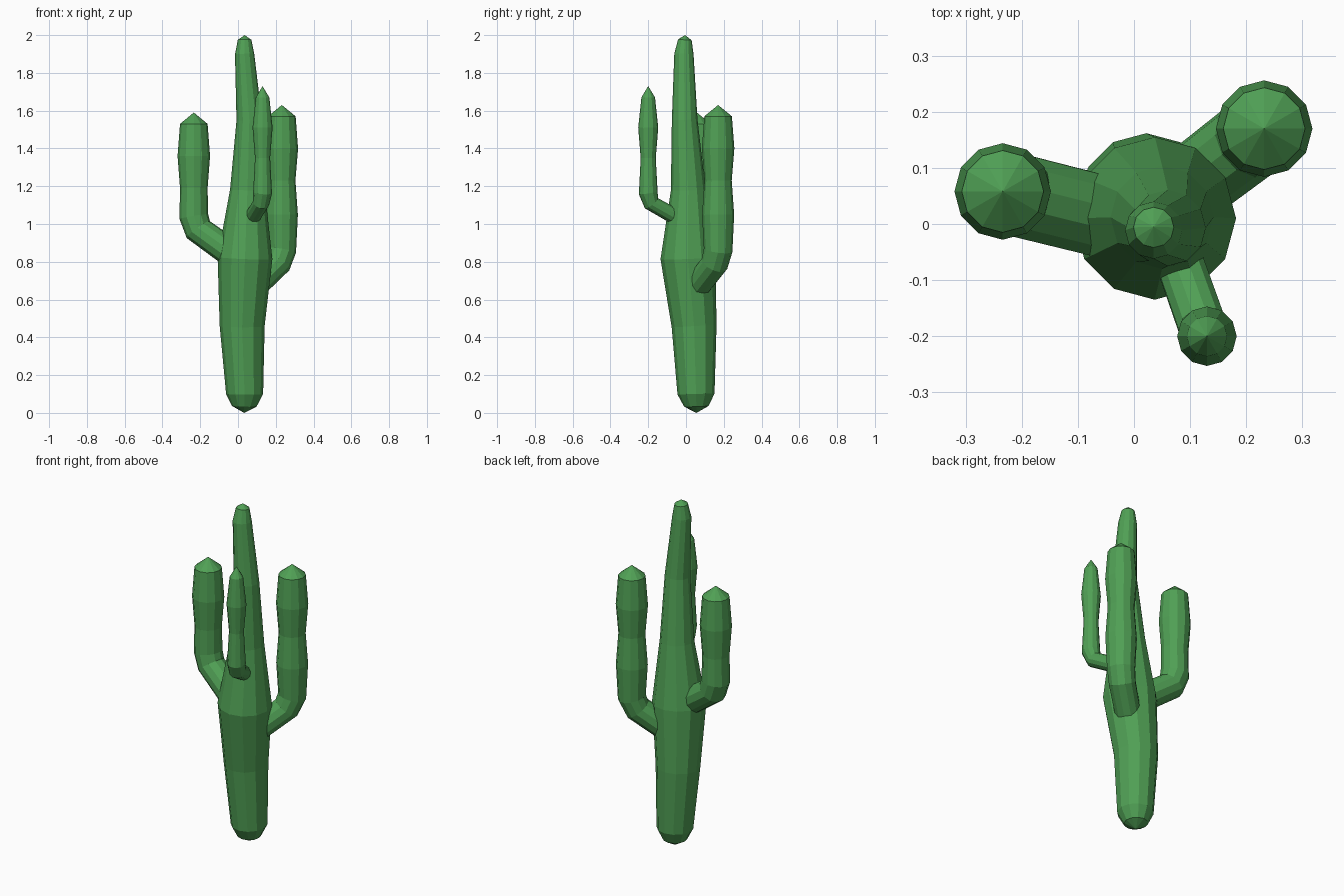
import bpy, bmesh, math
from mathutils import Vector

if "Cube" in bpy.data.objects:
    bpy.data.objects.remove(bpy.data.objects["Cube"])

SIDES = 12
green = bpy.data.materials.new("cactus_green")
green.diffuse_color = (0.08, 0.35, 0.09, 1)
green.use_nodes = True
green.node_tree.nodes["Principled BSDF"].inputs["Base Color"].default_value = green.diffuse_color


def tube(name, rings, start, tip):
    """Flat-faced tube through (x, y, z, radius) rings, closed by fans to start and tip."""
    bm = bmesh.new()
    pts = [Vector(r[:3]) for r in rings]
    loops = []
    for i, p in enumerate(pts):
        before = (p - pts[i - 1]).normalized() if i else Vector()
        after = (pts[i + 1] - p).normalized() if i < len(pts) - 1 else Vector()
        turn = Vector((0, 0, 1)).rotation_difference((before + after).normalized())
        loop = []
        for k in range(SIDES):
            a = 2 * math.pi * k / SIDES
            offset = Vector((math.cos(a), math.sin(a), 0)) * rings[i][3]
            loop.append(bm.verts.new(p + turn @ offset))
        loops.append(loop)
    for a, b in zip(loops, loops[1:]):
        for k in range(SIDES):
            n = (k + 1) % SIDES
            bm.faces.new((a[k], a[n], b[n], b[k]))
    for loop, end in ((loops[0], start), (loops[-1], tip)):
        v = bm.verts.new(end)
        for k in range(SIDES):
            bm.faces.new((loop[k], loop[(k + 1) % SIDES], v))
    bmesh.ops.recalc_face_normals(bm, faces=bm.faces)
    me = bpy.data.meshes.new(name)
    bm.to_mesh(me)
    bm.free()
    me.materials.append(green)
    bpy.context.collection.objects.link(bpy.data.objects.new(name, me))


def arm(name, root, elbow, x, y, column, tip_z):
    """Arm: sloping root and elbow (x, y, z, radius), then upright (z, radius) rings."""
    rings = [root, elbow] + [(x, y, z, r) for z, r in column]
    tube(name, rings, root[:3], (x, y, tip_z))


# Trunk, slightly wandering and tapering to the top
tube("trunk", [
    (0.033, 0.055, 0.035, 0.065), (0.035, 0.053, 0.10, 0.098),
    (0.022, 0.043, 0.46, 0.119), (0.037, 0.010, 0.82, 0.145),
    (0.050, 0.012, 1.18, 0.092), (0.060, -0.007, 1.55, 0.068),
    (0.035, -0.011, 1.90, 0.051), (0.035, -0.006, 1.975, 0.036),
], (0.033, 0.055, 0.0), (0.035, -0.005, 2.0))

# Three upturned arms
arm("left_arm", (-0.05, 0.012, 0.855, 0.075), (-0.21, 0.052, 0.97, 0.076),
    -0.234, 0.058,
    [(1.04, 0.077), (1.19, 0.073), (1.36, 0.086), (1.53, 0.073)], 1.59)
arm("right_arm", (0.08, 0.053, 0.665, 0.07), (0.208, 0.151, 0.79, 0.073),
    0.232, 0.17,
    [(0.86, 0.076), (1.05, 0.085), (1.23, 0.072), (1.40, 0.086), (1.57, 0.073)], 1.63)
arm("front_arm", (0.075, -0.05, 1.035, 0.043), (0.122, -0.183, 1.11, 0.044),
    0.13, -0.20,
    [(1.165, 0.050), (1.35, 0.040), (1.51, 0.053), (1.67, 0.036)], 1.73)
